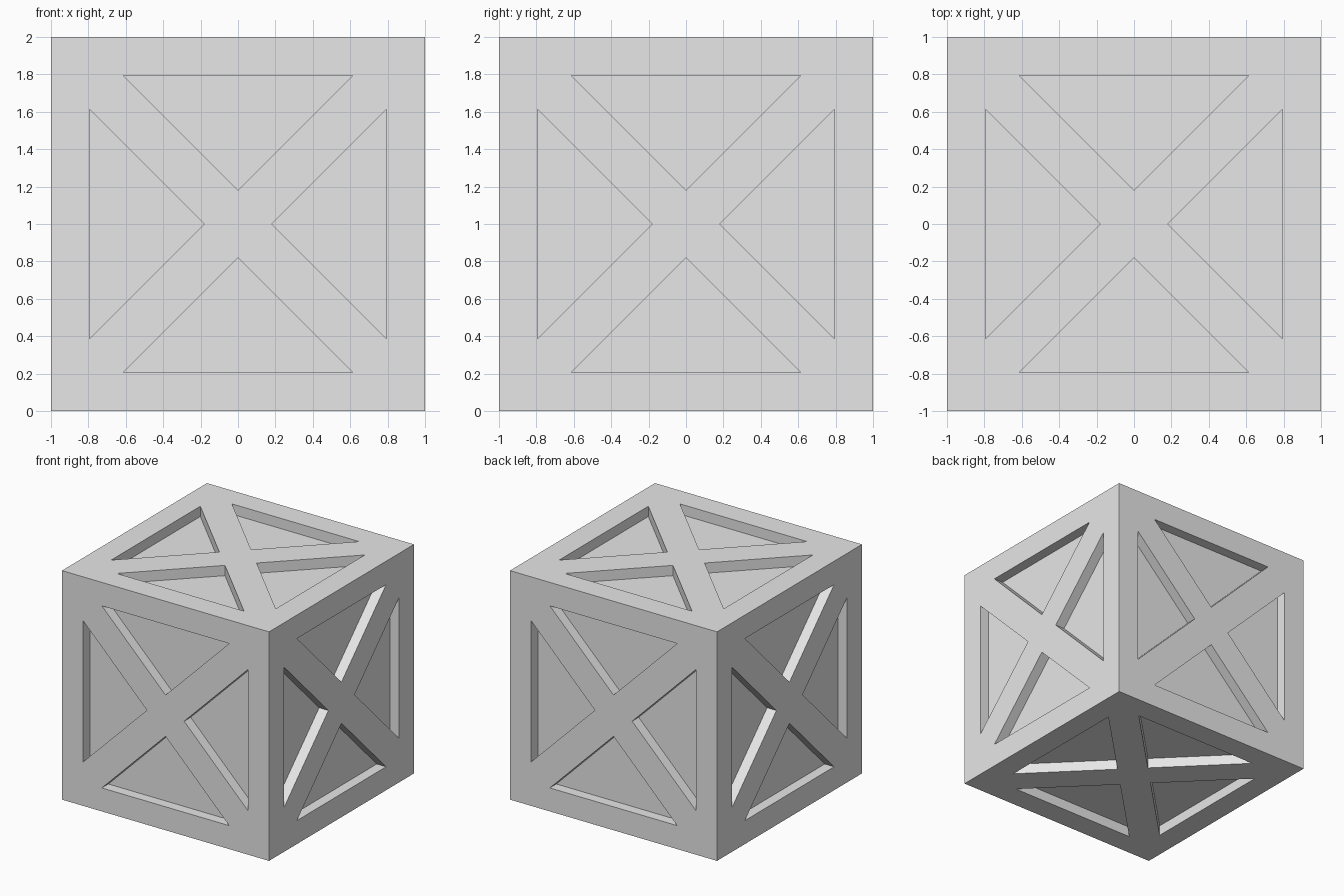
import bpy
import bmesh
from mathutils import Vector

HALF = 1.0            # half the cube's side
POCKET_SCALE = 0.615  # pocket size relative to a quarter of a side
POCKET_SHIFT = 0.18   # gap from side centre to pocket tip
POCKET_DEPTH = 0.09

default = bpy.data.objects.get("Cube")
if default:
    bpy.data.objects.remove(default, do_unlink=True)

# Plain grey material
grey = bpy.data.materials.new("plain_grey")
grey.use_nodes = True
colour = (0.8, 0.8, 0.8, 1)
grey.diffuse_color = colour
grey.node_tree.nodes["Principled BSDF"].inputs["Base Color"].default_value = colour

# Cube with every side split into four triangles meeting at its centre
bm = bmesh.new()
bmesh.ops.create_cube(bm, size=2 * HALF)
bmesh.ops.poke(bm, faces=bm.faces[:])
pockets = bm.faces[:]

# Triangle outlines: leave a square frame with diagonal cross braces
bmesh.ops.inset_individual(bm, faces=pockets, thickness=0, depth=0)
for face in pockets:
    normal = face.normal.copy()
    centre = normal * HALF
    corners = [v.co - centre for v in face.verts]
    outward = sum(corners, Vector()).normalized()
    for vert, corner in zip(face.verts, corners):
        vert.co = centre + corner * POCKET_SCALE + outward * POCKET_SHIFT
bm.normal_update()

# Sink the pockets straight into the cube
bmesh.ops.inset_individual(bm, faces=pockets, thickness=0, depth=-POCKET_DEPTH)
bmesh.ops.recalc_face_normals(bm, faces=bm.faces[:])

mesh = bpy.data.meshes.new("braced_crate")
bm.to_mesh(mesh)
bm.free()
mesh.materials.append(grey)
crate = bpy.data.objects.new("braced_crate", mesh)
crate.location.z = HALF
bpy.context.collection.objects.link(crate)
